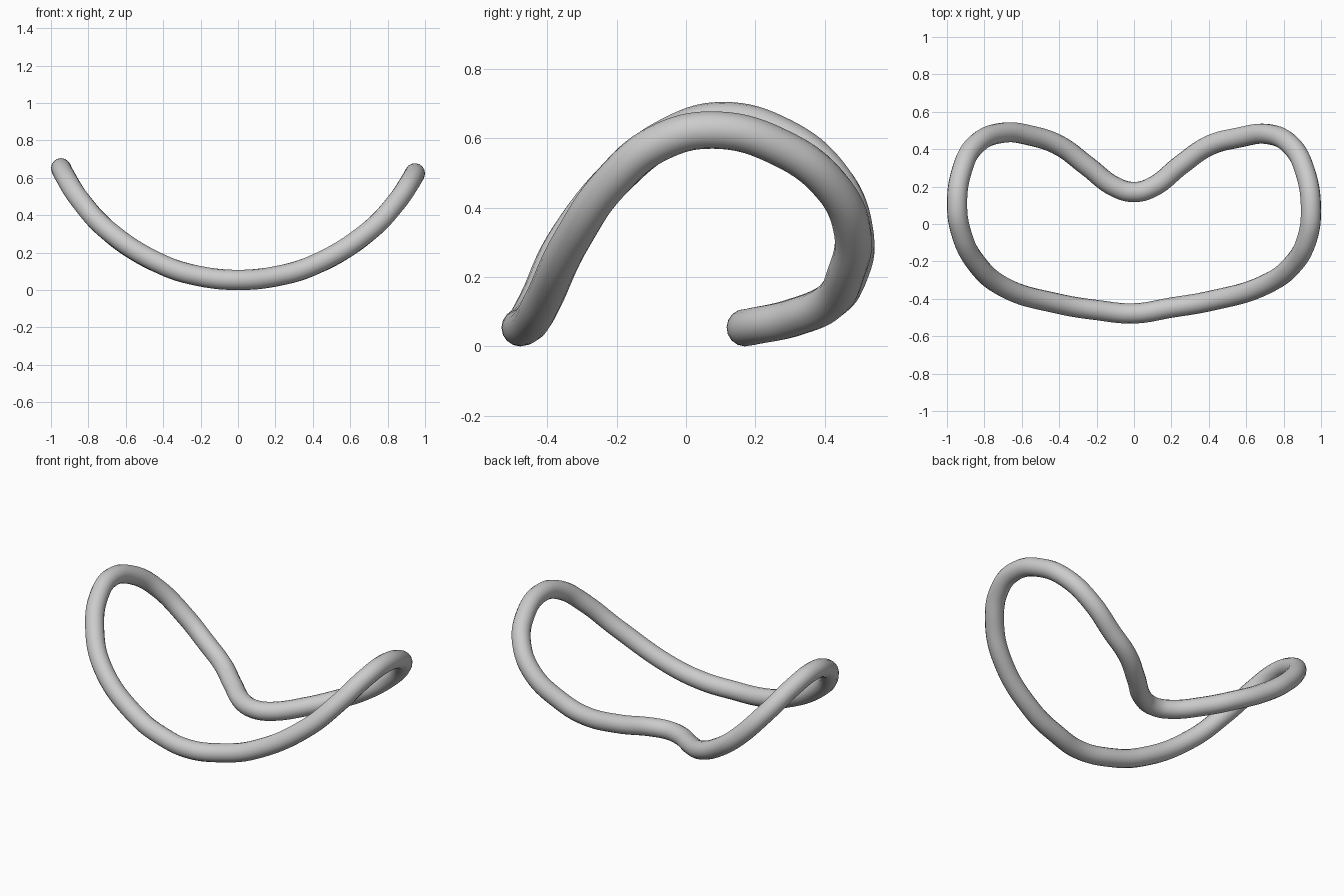
import bpy
from math import sqrt

if "Cube" in bpy.data.objects:
    bpy.data.objects.remove(bpy.data.objects["Cube"])

R = 0.054

# Plan-view centre line (x, y), clockwise from the front middle
plan = [(0, -.478), (-.2, -.46), (-.4, -.427), (-.7, -.335), (-.85, -.2), (-.923, -.05),
        (-.946, .1), (-.922, .28), (-.85, .42), (-.7, .488), (-.55, .472),
        (-.4, .42), (-.25, .31), (-.1, .198), (0, .171), (.1, .198),
        (.25, .315), (.4, .418), (.55, .46), (.72, .48), (.84, .42),
        (.915, .28), (.946, .08), (.925, -.08), (.85, -.215), (.7, -.325),
        (.4, -.413), (.2, -.447)]


# Height follows a circular sag in the front view, slightly higher on the left
def height(x):
    r = 1.048 if x < 0 else 1.07
    return R + r - sqrt(r * r - x * x)


# Closed bent tube
curve = bpy.data.curves.new("bent_ring", 'CURVE')
curve.dimensions = '3D'
curve.bevel_depth = R
curve.bevel_resolution = 6
curve.resolution_u = 8
spline = curve.splines.new('BEZIER')
spline.bezier_points.add(len(plan) - 1)
spline.use_cyclic_u = True
for p, (x, y) in zip(spline.bezier_points, plan):
    p.co = (x, y, height(x))
    p.handle_left_type = p.handle_right_type = 'AUTO'

ring = bpy.data.objects.new("bent_ring", curve)
bpy.context.collection.objects.link(ring)
bpy.context.view_layer.objects.active = ring
ring.select_set(True)
bpy.ops.object.convert(target='MESH')
bpy.ops.object.shade_smooth()
